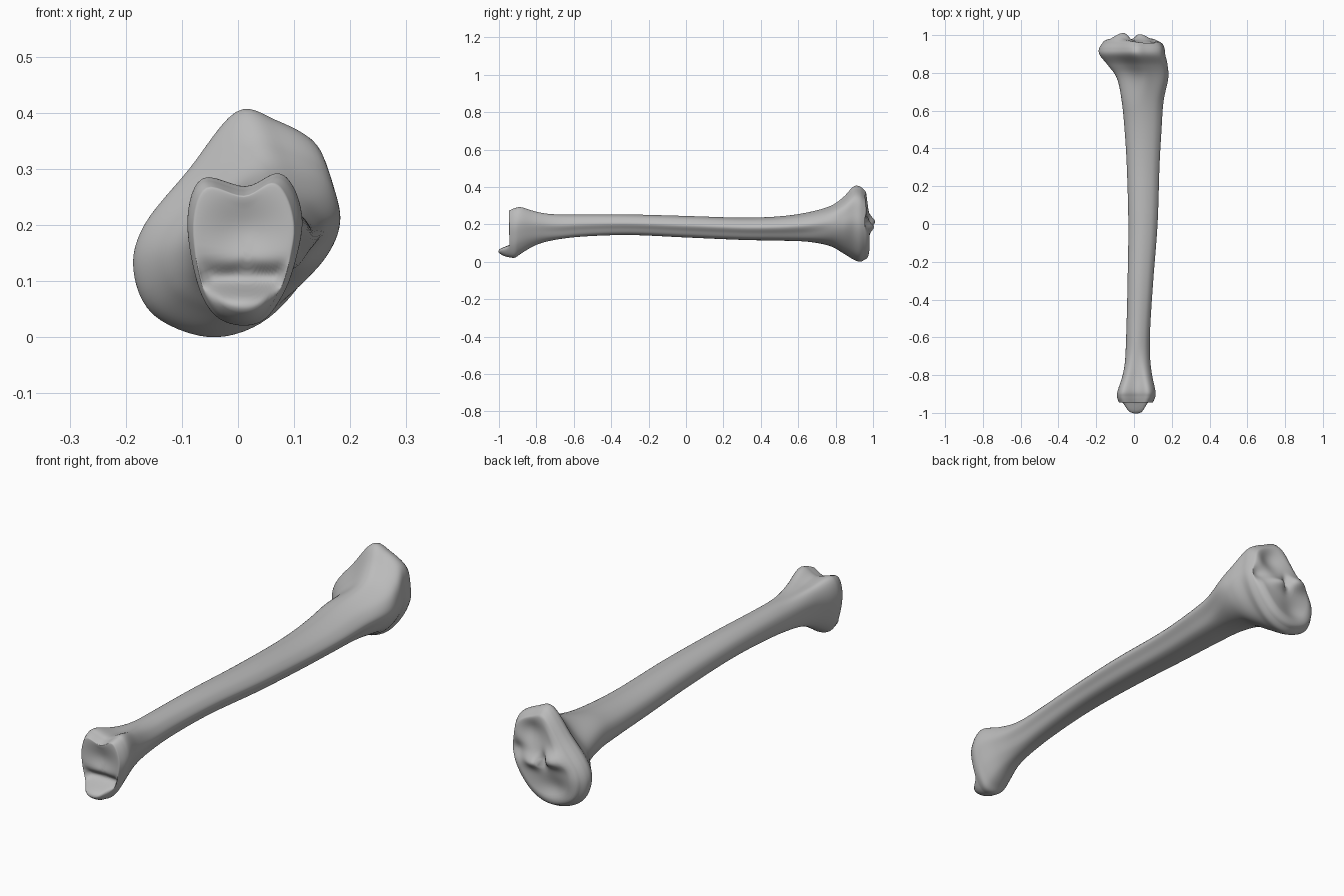
import bpy, bmesh
from math import exp
from mathutils import Vector

cube = bpy.data.objects.get("Cube")
if cube:
    bpy.data.objects.remove(cube)

SEGMENTS = 72

# Cross-section outlines (x, z), twelve points clockwise from the top
SHAFT = [(.04, .245), (.075, .24), (.105, .225), (.125, .195), (.108, .165), (.09, .14),
         (.06, .13), (.02, .132), (-.015, .145), (-.03, .18), (-.022, .215), (.005, .237)]
KNEE_END = [(.0, .405), (.07, .39), (.145, .345), (.165, .27), (.165, .19), (.12, .1),
            (.045, .025), (-.05, .0), (-.15, .04), (-.185, .12), (-.165, .2), (-.085, .3)]
ANKLE_END = [(.015, .266), (.07, .292), (.1, .265), (.115, .205), (.105, .14), (.085, .08),
             (.05, .03), (.005, .02), (-.04, .04), (-.07, .1), (-.086, .21), (-.06, .283)]

# Stations along the bone: y, x range, z range
STATIONS = [(-.945, -.08, .1, .024, .275), (-.915, -.09, .113, .022, .287),
            (-.88, -.086, .113, .045, .292), (-.8, -.062, .096, .09, .27),
            (-.7, -.047, .085, .117, .256), (-.55, -.04, .086, .135, .254),
            (-.3, -.034, .102, .143, .253), (0, -.03, .125, .13, .245),
            (.3, -.038, .135, .117, .236), (.5, -.05, .146, .113, .243),
            (.65, -.065, .157, .107, .264), (.77, -.09, .183, .083, .298),
            (.84, -.138, .179, .045, .345), (.895, -.182, .166, .012, .402),
            (.93, -.185, .162, .0, .403), (.957, -.168, .15, .012, .38)]


def catmull(a, b, c, d, t):
    return [.5 * (2*q + (r - p)*t + (2*p - 5*q + 4*r - s)*t*t + (3*q - p - 3*r + s)*t**3)
            for p, q, r, s in zip(a, b, c, d)]


def closed_outline(points):
    """Smooth a closed outline and scale it to the unit square."""
    n, steps = len(points), SEGMENTS // len(points)
    out = [catmull(*[points[(i + k) % n] for k in (-1, 0, 1, 2)], j / steps)
           for i in range(n) for j in range(steps)]
    lows = [min(p[k] for p in out) for k in (0, 1)]
    highs = [max(p[k] for p in out) for k in (0, 1)]
    return [[(p[k] - lows[k]) / (highs[k] - lows[k]) for k in (0, 1)] for p in out]


def smooth(a, b, v):
    t = min(max((v - a) / (b - a), 0), 1)
    return t * t * (3 - 2 * t)


def bump(x, z, cx, cz, rx, rz):
    return exp(-((x - cx) / rx) ** 2 - ((z - cz) / rz) ** 2)


shaft, knee, ankle = map(closed_outline, (SHAFT, KNEE_END, ANKLE_END))


def section(station):
    """Ring of points: the shaft outline blending into either end."""
    y, x0, x1, z0, z1 = station
    k, a = smooth(.6, .89, y), smooth(-.62, -.9, y)
    ring = []
    for s, p, q in zip(shaft, knee, ankle):
        u, v = [s[i] * (1 - k - a) + p[i] * k + q[i] * a for i in (0, 1)]
        ring.append(Vector((x0 + u * (x1 - x0), y, z0 + v * (z1 - z0))))
    return ring


def knee_surface(x, z):
    """Two shallow joint bowls with a raised ridge between them."""
    return (.979 + .04 * (.2 - z)
            - .028 * bump(x, z, .06, .3, .06, .06) - .022 * bump(x, z, -.06, .09, .07, .05)
            + .034 * bump(x, z, -.06, .215, .05, .03) + .026 * bump(x, z, .03, .185, .05, .025)
            - .03 * bump(x, z, -.01, .2, .018, .03) - .03 * bump(x, z, .14, .21, .05, .035))


def ankle_surface(x, z):
    """Hollow joint face above a projecting lower knob."""
    return (-.948 + .018 * bump(x, z, .01, .19, .06, .05) + .03 * bump(x, z, .01, .108, .2, .02)
            - .056 * smooth(.1, .06, z) * bump(x, z, .01, .06, .09, .1))


def end_cap(rim, surface):
    """Rings that shrink from the rim to the middle of a joint face."""
    middle = sum(rim, Vector()) / len(rim)
    rings = []
    for i in range(1, 16):
        t = i / 16
        ring = []
        for p in rim:
            q = middle.lerp(p, 1 - t ** 1.4)
            q.y = p.y + (surface(q.x, q.z) - p.y) * min(1, t * 3.2) ** .7
            ring.append(q)
        rings.append(ring)
    return rings


# Rings from the ankle face along the shaft to the knee face
ext = [STATIONS[0]] + STATIONS + [STATIONS[-1]]
body = [section(catmull(*ext[i:i + 4], j / 8)) for i in range(len(STATIONS) - 1) for j in range(8)]
body.append(section(STATIONS[-1]))
rings = end_cap(body[0], ankle_surface)[::-1] + body + end_cap(body[-1], knee_surface)

bm = bmesh.new()
loops = [[bm.verts.new(p) for p in ring] for ring in rings]
for a, b in zip(loops, loops[1:]):
    for i in range(SEGMENTS):
        j = (i + 1) % SEGMENTS
        bm.faces.new((a[i], a[j], b[j], b[i]))
bm.faces.new(loops[0])
bm.faces.new(loops[-1])
bmesh.ops.recalc_face_normals(bm, faces=bm.faces)
for _ in range(2):
    bmesh.ops.smooth_vert(bm, verts=bm.verts, factor=.3, use_axis_x=True, use_axis_y=True, use_axis_z=True)
for f in bm.faces:
    f.smooth = True
mesh = bpy.data.meshes.new("shin_bone")
bm.to_mesh(mesh)
bm.free()
bone = bpy.data.objects.new("shin_bone", mesh)
bpy.context.collection.objects.link(bone)

# Plain grey bone colour
grey = bpy.data.materials.new("bone_grey")
grey.use_nodes = True
color = (.5, .5, .5, 1)
grey.diffuse_color = color
grey.node_tree.nodes["Principled BSDF"].inputs["Base Color"].default_value = color
mesh.materials.append(grey)
